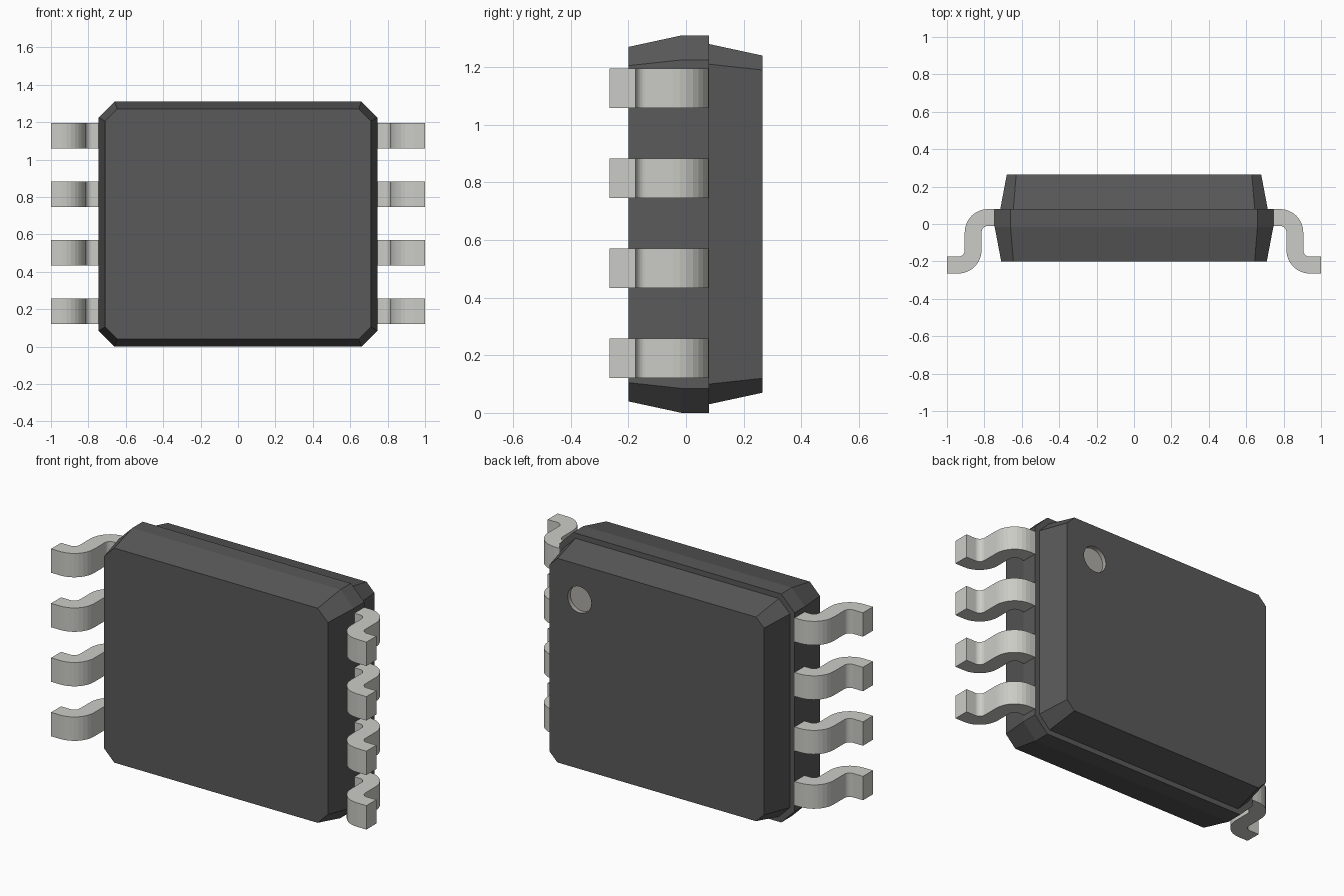
import bpy, bmesh, math

if "Cube" in bpy.data.objects:
    bpy.data.objects.remove(bpy.data.objects["Cube"])

CZ = 0.655  # mid height of the package


def material(name, rgb):
    m = bpy.data.materials.new(name)
    m.diffuse_color = (*rgb, 1)
    m.use_nodes = True
    m.node_tree.nodes["Principled BSDF"].inputs["Base Color"].default_value = m.diffuse_color
    return m


dark = material("dark_plastic", (0.1, 0.1, 0.1))
metal = material("pale_metal", (0.6, 0.6, 0.565))
marker = material("pale_marker", (0.42, 0.41, 0.38))


def finish(name, bm, *mats):
    bmesh.ops.recalc_face_normals(bm, faces=bm.faces)
    me = bpy.data.meshes.new(name)
    bm.to_mesh(me)
    bm.free()
    for m in mats:
        me.materials.append(m)
    ob = bpy.data.objects.new(name, me)
    bpy.context.collection.objects.link(ob)
    return ob


def tapered_block(name, sections, *mats):
    """Loft octagons: each section is (y, half width, half height, chamfer)."""
    bm = bmesh.new()
    rings = []
    for y, w, h, c in sections:
        pts = [(w, h - c), (w - c, h), (c - w, h), (-w, h - c),
               (-w, c - h), (c - w, -h), (w - c, -h), (w, c - h)]
        rings.append([bm.verts.new((x, y, CZ + z)) for x, z in pts])
    for a, b in zip(rings, rings[1:]):
        for i in range(8):
            j = (i + 1) % 8
            bm.faces.new((a[i], a[j], b[j], b[i]))
    bm.faces.new(rings[0])
    bm.faces.new(rings[-1])
    return finish(name, bm, *mats)


# Two halves of the moulded package
tapered_block("front_shell", [(-0.2, 0.71, 0.615, 0.065),
                              (-0.015, 0.745, 0.655, 0.085),
                              (0.08, 0.745, 0.655, 0.085)], dark)
back = tapered_block("back_shell", [(0.08, 0.715, 0.625, 0.07),
                                    (0.265, 0.68, 0.585, 0.05)], dark, marker)

# Round pin-one recess in the back face
bm = bmesh.new()
bmesh.ops.create_cone(bm, cap_ends=True, segments=32, radius1=0.075,
                      radius2=0.075, depth=0.1)
for f in bm.faces:
    f.material_index = 1
cutter = finish("recess_cutter", bm, dark, marker)
cutter.rotation_euler.x = math.pi / 2
cutter.location = (0.49, 0.265 + 0.05 - 0.025, 1.04)
cutter.hide_render = True
cutter.display_type = 'WIRE'
cut = back.modifiers.new("recess", 'BOOLEAN')
cut.operation = 'DIFFERENCE'
cut.solver = 'EXACT'
cut.object = cutter


# Bent leads: one profile, arrayed upwards and mirrored
def arc(cx, cy, r, a0, a1, n=8):
    angles = [math.radians(a0 + (a1 - a0) * i / n) for i in range(n + 1)]
    return [(cx + r * math.cos(a), cy + r * math.sin(a)) for a in angles]


outline = ([(0.745, 0.08)] + arc(0.78, -0.045, 0.125, 90, 0)
           + arc(0.94, -0.14, 0.035, 180, 270)
           + [(1.0, -0.175), (1.0, -0.265)]
           + arc(0.94, -0.14, 0.125, 270, 180)
           + arc(0.78, -0.045, 0.035, 0, 90) + [(0.745, -0.01)])
bm = bmesh.new()
face = bm.faces.new([bm.verts.new((x, y, 0.121)) for x, y in outline])
top = bmesh.ops.extrude_face_region(bm, geom=[face])["geom"]
bmesh.ops.translate(bm, vec=(0, 0, 0.137),
                    verts=[v for v in top if isinstance(v, bmesh.types.BMVert)])
leads = finish("leads", bm, metal)
arr = leads.modifiers.new("rows", 'ARRAY')
arr.count = 4
arr.use_relative_offset = False
arr.use_constant_offset = True
arr.constant_offset_displace = (0, 0, 0.3125)
leads.modifiers.new("both_sides", 'MIRROR').use_axis = (True, False, False)
